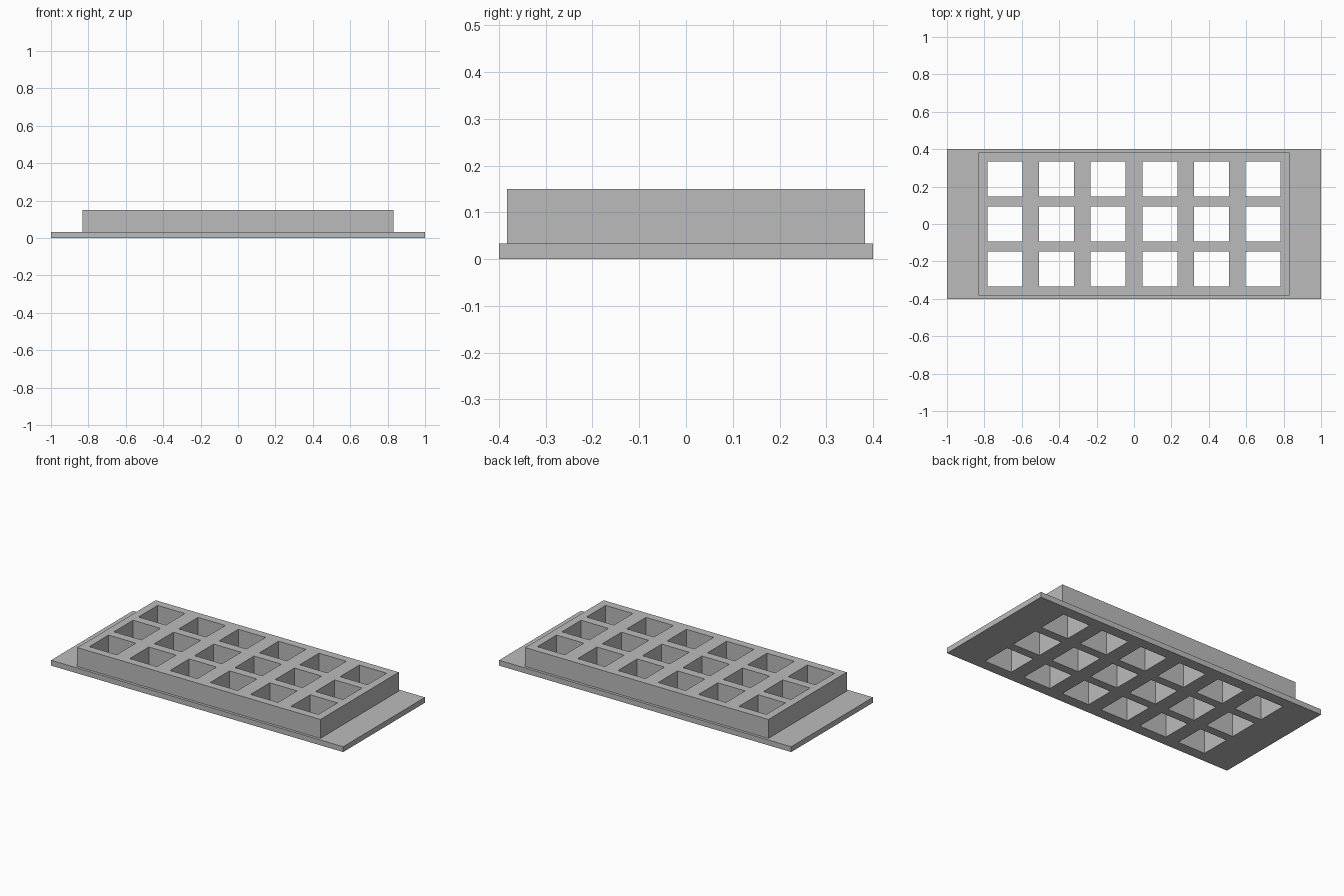
import bpy
import bmesh
from mathutils import Matrix, Vector

default = bpy.data.objects.get("Cube")
if default:
    bpy.data.objects.remove(default, do_unlink=True)

# Overall sizes
PLATE_TOP, GRID_TOP = 0.033, 0.15
COLUMNS, ROWS = 6, 3
PITCH_X, PITCH_Y, HOLE = 0.276, 0.24, 0.187

grey = bpy.data.materials.new("plain grey")
grey.use_nodes = True
grey.diffuse_color = (0.5, 0.5, 0.5, 1)
grey.node_tree.nodes["Principled BSDF"].inputs["Base Color"].default_value = grey.diffuse_color


def boxes(name, size, centres):
    """One mesh object holding a box of the given size at each centre."""
    bm = bmesh.new()
    for centre in centres:
        place = Matrix.Translation(centre) @ Matrix.Diagonal((*size, 1))
        bmesh.ops.create_cube(bm, size=1, matrix=place)
    mesh = bpy.data.meshes.new(name)
    bm.to_mesh(mesh)
    bm.free()
    mesh.materials.append(grey)
    obj = bpy.data.objects.new(name, mesh)
    bpy.context.collection.objects.link(obj)
    return obj


# Flat flange and the raised block standing on it
height = GRID_TOP - PLATE_TOP
plate = boxes("base_plate", (2, 0.8, PLATE_TOP), [Vector((0, 0, PLATE_TOP / 2))])
block = boxes("raised_grid", (1.664, 0.766, height),
              [Vector((0, 0, PLATE_TOP + height / 2))])

# Square openings passing through both parts
centres = [Vector(((i - (COLUMNS - 1) / 2) * PITCH_X, (j - (ROWS - 1) / 2) * PITCH_Y, 0))
           for i in range(COLUMNS) for j in range(ROWS)]
cutter = boxes("opening_cutter", (HOLE, HOLE, 1), centres)
cutter.hide_render = True

for part in (plate, block):
    cut = part.modifiers.new("openings", "BOOLEAN")
    cut.operation = "DIFFERENCE"
    cut.solver = "EXACT"
    cut.object = cutter

# Bake the cuts, then drop the cutter
bpy.context.view_layer.update()
graph = bpy.context.evaluated_depsgraph_get()
baked = [(part, bpy.data.meshes.new_from_object(part.evaluated_get(graph)))
         for part in (plate, block)]
for part, mesh in baked:
    part.modifiers.clear()
    part.data = mesh
    mesh.name = part.name
bpy.data.objects.remove(cutter, do_unlink=True)
